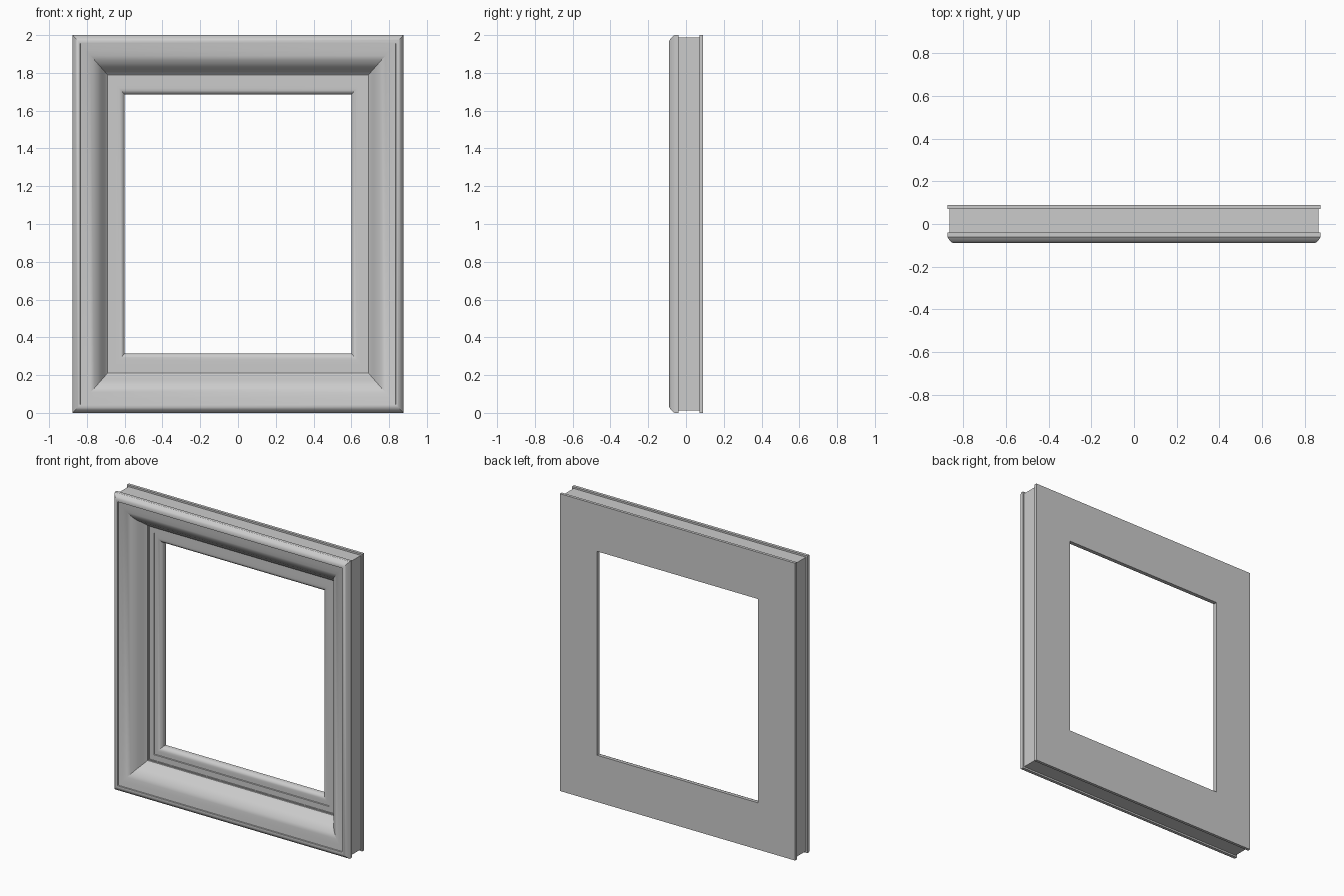
import bpy, bmesh, math

HALF_W = 0.875          # outer half width
Z_SCALE = 2.0 / 1.75    # rails are slightly wider than stiles
CENTER_Z = 1.0

# moulding cross-section: (inset from outer edge, y), closed loop
profile = [
    # back flange and side groove
    (0.275, 0.09), (0.0, 0.09), (0.0, 0.071), (0.010, 0.071), (0.010, -0.040),
    # rounded outer lip
    (0.0, -0.040), (0.0, -0.060), (0.006, -0.070), (0.014, -0.080),
    (0.024, -0.088), (0.032, -0.090), (0.039, -0.088),
    # small step and sweeping ogee
    (0.040, -0.080), (0.045, -0.079), (0.070, -0.074), (0.095, -0.066),
    (0.115, -0.055), (0.132, -0.042), (0.146, -0.025), (0.158, -0.007),
    (0.169, 0.009), (0.177, 0.020), (0.184, 0.026),
    # inner flat bands
    (0.184, 0.034), (0.190, 0.034), (0.190, 0.038), (0.223, 0.038),
    (0.225, 0.043),
    # rounded sight edge
    (0.246, 0.043), (0.256, 0.045), (0.265, 0.051), (0.272, 0.059),
    (0.275, 0.068),
]

bm = bmesh.new()
rings = []
for inset, y in profile:
    h = HALF_W - inset
    rings.append([bm.verts.new((sx * h, y, CENTER_Z + sz * h * Z_SCALE))
                  for sx, sz in ((-1, -1), (1, -1), (1, 1), (-1, 1))])

# join neighbouring rings around all four mitred sides
for i, a in enumerate(rings):
    b = rings[(i + 1) % len(rings)]
    for k in range(4):
        n = (k + 1) % 4
        bm.faces.new((a[k], a[n], b[n], b[k]))
bmesh.ops.recalc_face_normals(bm, faces=bm.faces)

mesh = bpy.data.meshes.new("picture_frame")
bm.to_mesh(mesh)
bm.free()
frame = bpy.data.objects.new("picture_frame", mesh)
bpy.context.collection.objects.link(frame)
bpy.context.view_layer.objects.active = frame
frame.select_set(True)
bpy.ops.object.shade_smooth_by_angle(angle=math.radians(30))
